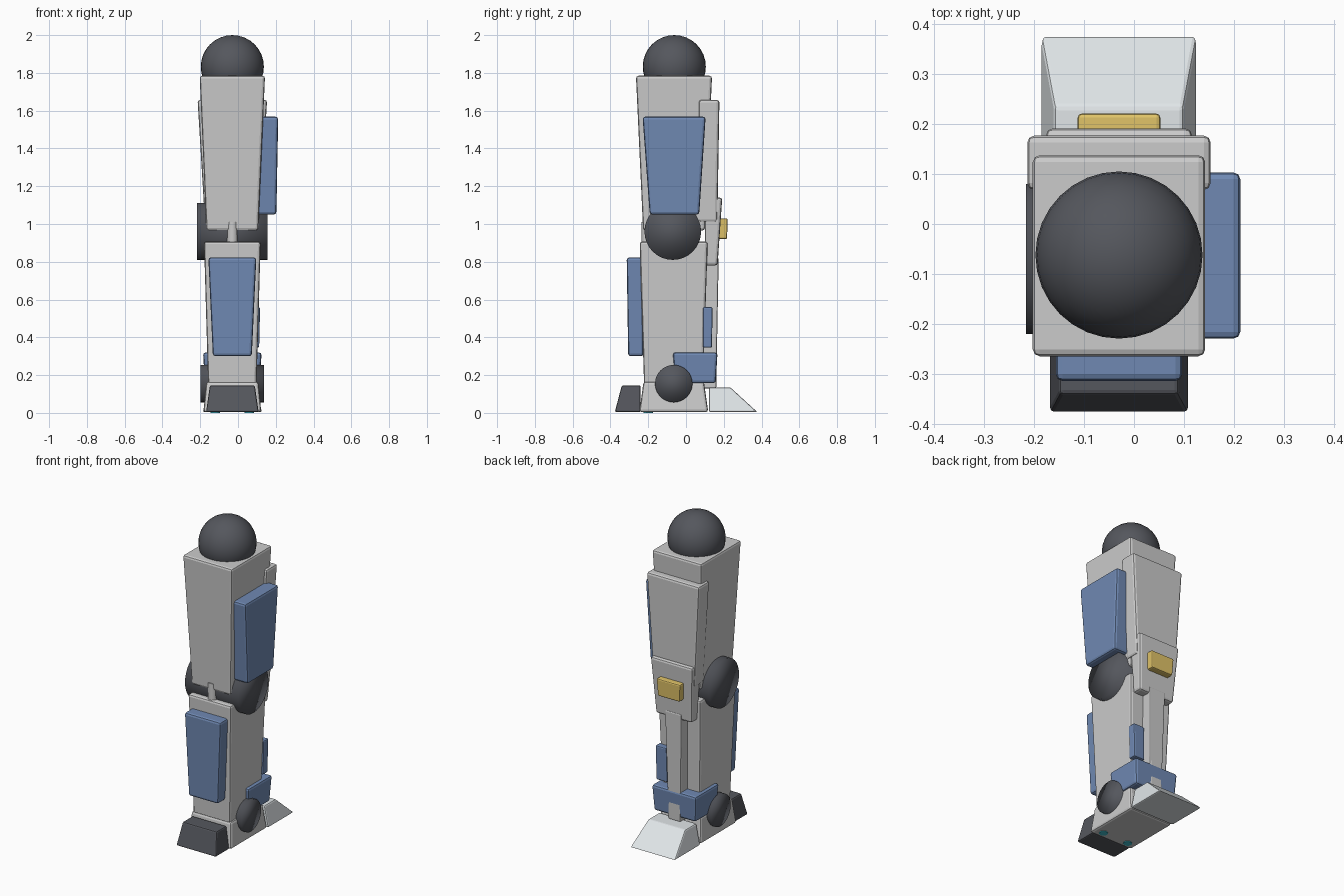
import bpy, bmesh, math
from mathutils import Matrix

if "Cube" in bpy.data.objects:
    bpy.data.objects.remove(bpy.data.objects["Cube"])

CX = -0.03  # centre line of the leg


def material(name, rgb):
    m = bpy.data.materials.new(name)
    m.diffuse_color = (*rgb, 1)
    m.use_nodes = True
    m.node_tree.nodes["Principled BSDF"].inputs["Base Color"].default_value = m.diffuse_color
    return m


DARK = material("dark_metal", (0.09, 0.095, 0.11))
BLUE = material("blue_armor", (0.16, 0.25, 0.45))
GOLD = material("yellow_plate", (0.75, 0.55, 0.14))
TEAL = material("teal_light", (0.05, 0.5, 0.6))
PALE = material("pale_armor", (0.75, 0.79, 0.81))


def finish(name, bm, mat):
    bmesh.ops.recalc_face_normals(bm, faces=bm.faces[:])
    me = bpy.data.meshes.new(name)
    bm.to_mesh(me)
    bm.free()
    ob = bpy.data.objects.new(name, me)
    bpy.context.collection.objects.link(ob)
    if mat:
        me.materials.append(mat)
    return ob


def block(name, z0, low, z1, high, mat=None, bevel=0.014):
    """Tapered box: low/high are (x0, x1, y0, y1) at heights z0/z1."""
    bm = bmesh.new()
    rings = []
    for z, (x0, x1, y0, y1) in ((z0, low), (z1, high)):
        rings.append([bm.verts.new((x, y, z)) for x, y in
                      ((x0, y0), (x1, y0), (x1, y1), (x0, y1))])
    a, b = rings
    bm.faces.new(a)
    bm.faces.new(b)
    for i in range(4):
        j = (i + 1) % 4
        bm.faces.new((a[i], a[j], b[j], b[i]))
    ob = finish(name, bm, mat)
    mod = ob.modifiers.new("bevel", 'BEVEL')
    mod.width = bevel
    mod.segments = 2
    return ob


def mid(half, y0, y1):
    return (CX - half, CX + half, y0, y1)


def cylinder(name, center, radius, length, axis, mat=None, smooth=True):
    bm = bmesh.new()
    m = Matrix.Translation(center)
    if axis == 'X':
        m = m @ Matrix.Rotation(math.pi / 2, 4, 'Y')
    bmesh.ops.create_cone(bm, cap_ends=True, segments=32, radius1=radius,
                          radius2=radius, depth=length, matrix=m)
    for f in bm.faces:
        f.smooth = smooth
    return finish(name, bm, mat)


# hip ball
bm = bmesh.new()
bmesh.ops.create_uvsphere(bm, u_segments=32, v_segments=16, radius=0.167,
                          matrix=Matrix.Translation((CX, -0.062, 1.833)))
for f in bm.faces:
    f.smooth = True
finish("hip_ball", bm, DARK)

# thigh and its armor
block("thigh", 0.965, mid(0.137, -0.227, 0.10), 1.785, mid(0.173, -0.265, 0.138))
block("thigh_side_panel", 1.05, (0.07, 0.203, -0.192, 0.07),
      1.568, (0.09, 0.213, -0.23, 0.104), BLUE)
block("thigh_back_panel", 1.01, mid(0.145, 0.068, 0.166), 1.657, mid(0.184, 0.068, 0.177))
block("knee_back_panel", 0.78, mid(0.125, 0.10, 0.167), 1.14, mid(0.147, 0.10, 0.192))
block("knee_back_badge", 0.92, mid(0.076, 0.15, 0.217), 1.03, mid(0.083, 0.15, 0.221),
      GOLD, 0.008)

# knee joint and front rod
cylinder("knee_joint", (CX, -0.07, 0.96), 0.15, 0.372, 'X', DARK)
cylinder("knee_rod", (CX, -0.208, 0.93), 0.028, 0.16, 'Z', None, False)

# shin and its armor
block("shin", 0.15, mid(0.128, -0.222, 0.09), 0.907, mid(0.15, -0.245, 0.115))
block("shin_front_panel", 0.30, mid(0.103, -0.306, -0.225),
      0.823, mid(0.127, -0.314, -0.225), BLUE)
block("calf_strut", 0.13, mid(0.042, 0.07, 0.16), 0.82, mid(0.058, 0.07, 0.173), None, 0.008)
block("calf_side_plate", 0.345, (0.035, 0.112, 0.09, 0.138),
      0.56, (0.04, 0.117, 0.09, 0.14), BLUE, 0.008)

# ankle
block("ankle_guard", 0.157, mid(0.145, -0.055, 0.157), 0.32, mid(0.155, -0.07, 0.167), BLUE)
cylinder("ankle_joint", (CX, -0.065, 0.155), 0.099, 0.335, 'X', DARK)

# foot
block("foot_middle", 0.004, mid(0.153, -0.247, 0.118), 0.165, mid(0.138, -0.225, 0.095))
block("toe", 0.004, mid(0.139, -0.377, -0.24), 0.145, mid(0.119, -0.34, -0.24), DARK, 0.008)
block("heel", 0.004, mid(0.156, 0.122, 0.378), 0.135, mid(0.129, 0.122, 0.235), PALE, 0.008)

# small lights under the sole
for i, s in enumerate((-1, 1)):
    cylinder(f"sole_light_{i + 1}", (CX + s * 0.09, -0.2, 0.006), 0.025, 0.012, 'Z', TEAL, False)
